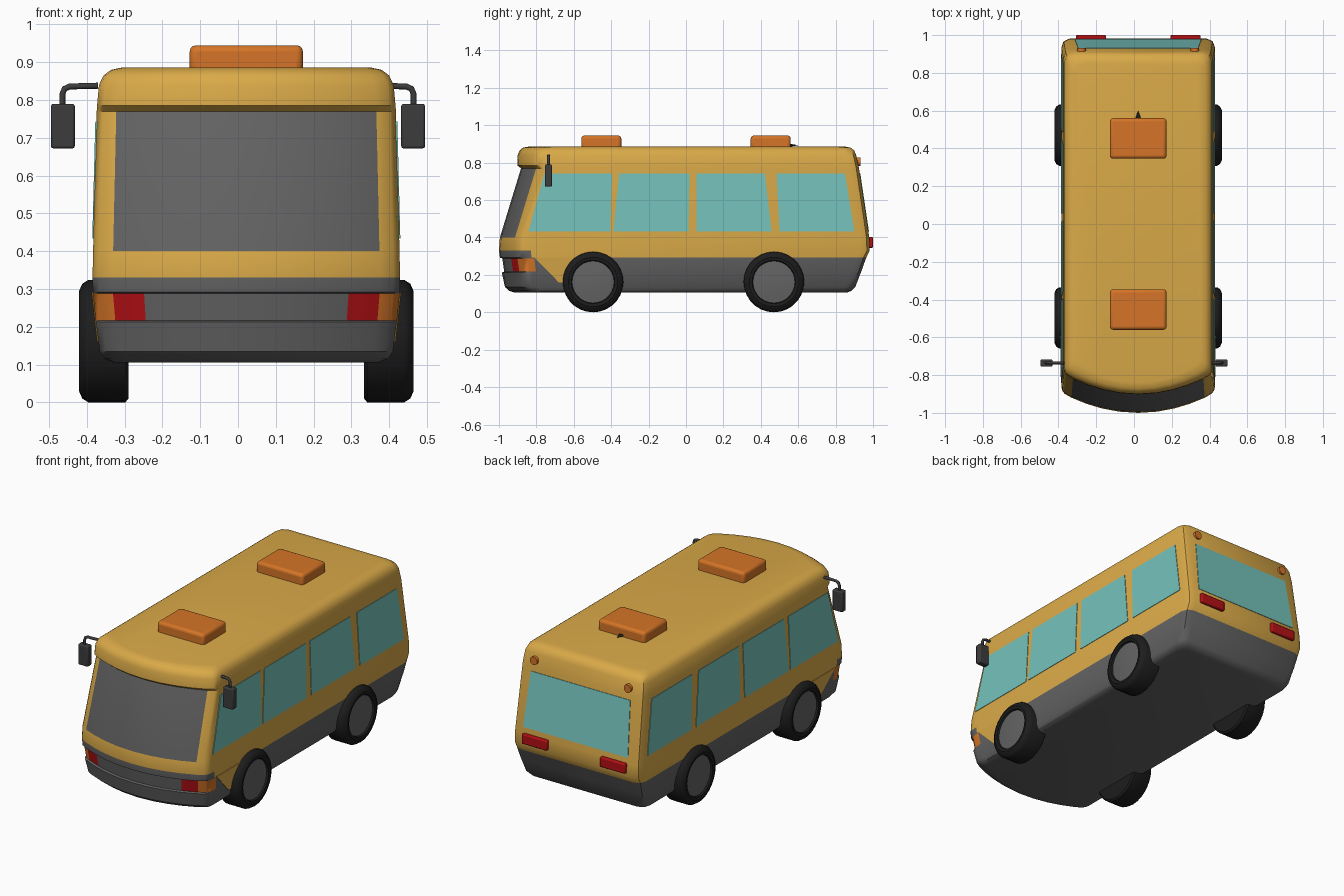
import bpy, bmesh, math
from mathutils import Vector

if "Cube" in bpy.data.objects:
    bpy.data.objects.remove(bpy.data.objects["Cube"])

CX = 0.022  # the body sits slightly off centre between the mirrors


def material(name, rgb):
    m = bpy.data.materials.new(name)
    m.diffuse_color = (*rgb, 1)
    m.use_nodes = True
    m.node_tree.nodes["Principled BSDF"].inputs["Base Color"].default_value = m.diffuse_color
    return m


YELLOW = material("yellow paint", (0.70, 0.40, 0.065))
GREY = material("grey trim", (0.125, 0.125, 0.125))
TEAL = material("teal glass", (0.18, 0.54, 0.50))
ORANGE = material("orange", (0.66, 0.175, 0.02))
RED = material("red lamp", (0.45, 0.005, 0.007))
BLACK = material("black rubber", (0.012, 0.012, 0.012))
DARK = material("dark mirror", (0.045, 0.045, 0.045))


def make(name, verts, faces, mats, rule=None):
    me = bpy.data.meshes.new(name)
    me.from_pydata(verts, [], faces)
    for m in mats:
        me.materials.append(m)
    if rule:
        for p in me.polygons:
            p.material_index = rule(p.index)
    bm = bmesh.new()
    bm.from_mesh(me)
    bmesh.ops.recalc_face_normals(bm, faces=bm.faces)
    bm.to_mesh(me)
    bm.free()
    ob = bpy.data.objects.new(name, me)
    bpy.context.collection.objects.link(ob)
    return ob


def box(name, lo, hi, mat, bevel=0.0, segments=2):
    v = [(x, y, z) for x in (lo[0], hi[0]) for y in (lo[1], hi[1]) for z in (lo[2], hi[2])]
    f = [(0, 1, 3, 2), (4, 5, 7, 6), (0, 1, 5, 4), (2, 3, 7, 6), (0, 2, 6, 4), (1, 3, 7, 5)]
    ob = make(name, v, f, [mat])
    if bevel:
        b = ob.modifiers.new("bevel", 'BEVEL')
        b.width, b.segments = bevel, segments
    return ob


def plate(name, pts, out, mat):
    # thin plate lifted off the body by the vector out
    n, out = len(pts), Vector(out)
    v = [Vector(p) + out for p in pts] + [Vector(p) - out for p in pts]
    f = [tuple(range(n)), tuple(range(n, 2 * n))]
    f += [(i, (i + 1) % n, (i + 1) % n + n, i + n) for i in range(n)]
    return make(name, v, f, [mat])


# Body levels: height, half width, front y, rear y
ROWS = [(0.105, 0.350, -0.915, 0.860), (0.115, 0.375, -0.945, 0.885),
        (0.135, 0.388, -0.968, 0.905), (0.213, 0.398, -0.985, 0.935),
        (0.217, 0.399, -0.972, 0.937), (0.288, 0.406, -0.982, 0.962),
        (0.292, 0.406, -0.995, 0.964), (0.330, 0.407, -1.000, 0.982),
        (0.400, 0.4055, -0.995, 0.980), (0.770, 0.396, -0.882, 0.925),
        (0.785, 0.395, -0.902, 0.922), (0.840, 0.390, -0.900, 0.910),
        (0.865, 0.378, -0.890, 0.900), (0.880, 0.358, -0.872, 0.880),
        (0.886, 0.330, -0.840, 0.850)]


def level(z, k):
    for a, b in zip(ROWS, ROWS[1:]):
        if a[0] <= z <= b[0]:
            return a[k] + (b[k] - a[k]) * (z - a[0]) / (b[0] - a[0])


def half_outline(w, yf, yr):
    s = w / 0.405
    pts = [(x * s, yf + 0.65 * x * x) for x in (0, 0.1, 0.19, 0.27, 0.352)]
    pts += [(0.388 * s, yf + 0.102), (0.400 * s, yf + 0.118), (w, yf + 0.14), (w, yf + 0.17)]
    pts += [(w, yr - 0.05), (w - 0.012, yr - 0.015), (w - 0.045, yr), (0, yr)]
    return pts


# Body shell, coloured by height and column
verts, faces = [], []
for z, w, yf, yr in ROWS:
    h = half_outline(w, yf, yr)
    ring = h + [(-x, y) for x, y in h[-2:0:-1]]
    verts += [(CX + x, y, z) for x, y in ring]
N, H, R = len(ring), len(h) - 1, len(ROWS)
for r in range(R - 1):
    for i in range(N):
        j = (i + 1) % N
        faces.append((r * N + i, r * N + j, (r + 1) * N + j, (r + 1) * N + i))
faces += [tuple(range(N)), tuple(range((R - 1) * N, R * N))]


def body_colour(index):
    r, i = divmod(index, N)
    if index >= (R - 1) * N:
        return 1 if index == (R - 1) * N else 0
    col = i if i < H else 2 * H - 1 - i
    if r == 4 and col == 3:
        return 2                      # headlight
    if r == 4 and 4 <= col <= 7:
        return 3                      # turn signal
    if r <= 5 or (r == 6 and col <= 7) or (r == 8 and col <= 3):
        return 1                      # lower body, bumper strip, windscreen
    return 0


make("body", verts, faces, [YELLOW, GREY, RED, ORANGE], body_colour)

# Side windows: bottom y pair, top y pair
WINDOWS = [(-0.842, -0.405, -0.757, -0.395), (-0.388, 0.013, -0.358, 0.019),
           (0.056, 0.457, 0.056, 0.422), (0.500, 0.900, 0.484, 0.850)]
Z0, Z1 = 0.433, 0.743
for side, s in (("right", 1), ("left", -1)):
    def on_side(y, z):
        return (CX + s * level(z, 1), y, z)
    for k, (a, b, c, d) in enumerate(WINDOWS):
        plate(f"{side}_window_{k + 1}", [on_side(a, Z0), on_side(b, Z0), on_side(d, Z1), on_side(c, Z1)],
              (s * 0.003, 0, 0), TEAL)
    # yellow wedge ahead of the front wheel
    plate(f"{side}_wedge", [on_side(y, z) for y, z in
          ((-0.81, 0.292), (-0.68, 0.16), (-0.60, 0.16), (-0.50, 0.292))], (s * 0.004, 0, 0), YELLOW)

# Rear window
plate("rear_window", [(CX + x, level(z, 3), z) for x, z in
      ((-0.335, Z0), (0.335, Z0), (0.318, Z1), (-0.318, Z1))], (0, 0.003, 0), TEAL)

# Wheels: lathed tyre with a grey hub
PROFILE = [(0.312, 0.0), (0.312, 0.152), (0.32, 0.162), (0.418, 0.162), (0.434, 0.152),
           (0.443, 0.132), (0.440, 0.116), (0.430, 0.112), (0.436, 0.06), (0.438, 0.0)]
SEG = 28


def wheel(name, s, y):
    v, f = [], []
    for x, r in PROFILE:
        for k in range(SEG):
            a = 2 * math.pi * k / SEG
            v.append((CX + s * x, y + r * math.cos(a), 0.162 + r * math.sin(a)))
    for p in range(len(PROFILE) - 1):
        for k in range(SEG):
            m = (k + 1) % SEG
            f.append((p * SEG + k, p * SEG + m, (p + 1) * SEG + m, (p + 1) * SEG + k))
    ob = make(name, v, f, [BLACK, GREY], lambda i: 1 if i // SEG >= 7 else 0)
    bm = bmesh.new()
    bm.from_mesh(ob.data)
    bmesh.ops.remove_doubles(bm, verts=bm.verts, dist=1e-5)
    bmesh.ops.recalc_face_normals(bm, faces=bm.faces)
    bm.to_mesh(ob.data)
    bm.free()


for side, s in (("right", 1), ("left", -1)):
    wheel(f"front_{side}_wheel", s, -0.497)
    wheel(f"rear_{side}_wheel", s, 0.470)

    # Tail lamps and upper marker lamps
    xa, xb = sorted((CX + s * 0.17, CX + s * 0.33))
    box(f"{side}_tail_lamp", (xa, 0.965, 0.345), (xb, 1.0, 0.402), RED, 0.006)
    bpy.ops.mesh.primitive_cylinder_add(vertices=20, radius=0.023, depth=0.04,
                                        location=(CX + s * 0.30, 0.912, 0.805),
                                        rotation=(math.pi / 2, 0, 0))
    lamp = bpy.context.object
    lamp.name = f"{side}_marker_lamp"
    lamp.data.materials.append(ORANGE)

    # Wing mirrors: bent arm and housing
    cu = bpy.data.curves.new(f"{side}_mirror_arm", 'CURVE')
    cu.dimensions, cu.bevel_depth, cu.bevel_resolution = '3D', 0.008, 2
    cu.use_fill_caps = True
    path = [(0.37, 0.838), (0.445, 0.836), (0.459, 0.830), (0.465, 0.815), (0.465, 0.78)]
    sp = cu.splines.new('POLY')
    sp.points.add(len(path) - 1)
    for p, (x, z) in zip(sp.points, path):
        p.co = (s * x, -0.735, z, 1)
    cu.materials.append(DARK)
    bpy.context.collection.objects.link(bpy.data.objects.new(f"{side}_mirror_arm", cu))
    xa, xb = sorted((s * 0.432, s * 0.495))
    box(f"{side}_mirror", (xa, -0.755, 0.672), (xb, -0.717, 0.790), DARK, 0.006)

# Roof hatches
for name, y in (("front_roof_hatch", -0.453), ("rear_roof_hatch", 0.453)):
    box(name, (CX - 0.15, y - 0.107, 0.865), (CX + 0.15, y + 0.107, 0.945), ORANGE, 0.017, 3)

# Small antenna tip behind the rear hatch
bpy.ops.mesh.primitive_cone_add(vertices=12, radius1=0.018, depth=0.05,
                                location=(CX, 0.575, 0.893), rotation=(-math.pi / 2, 0, 0))
tip = bpy.context.object
tip.name = "antenna_tip"
tip.scale = (1, 0.5, 1)
tip.data.materials.append(BLACK)

# Smooth shading with sharp creases kept
bpy.ops.object.select_all(action='DESELECT')
for ob in bpy.context.scene.objects:
    if ob.type == 'MESH':
        ob.select_set(True)
        bpy.context.view_layer.objects.active = ob
bpy.ops.object.shade_smooth_by_angle(angle=math.radians(35))
